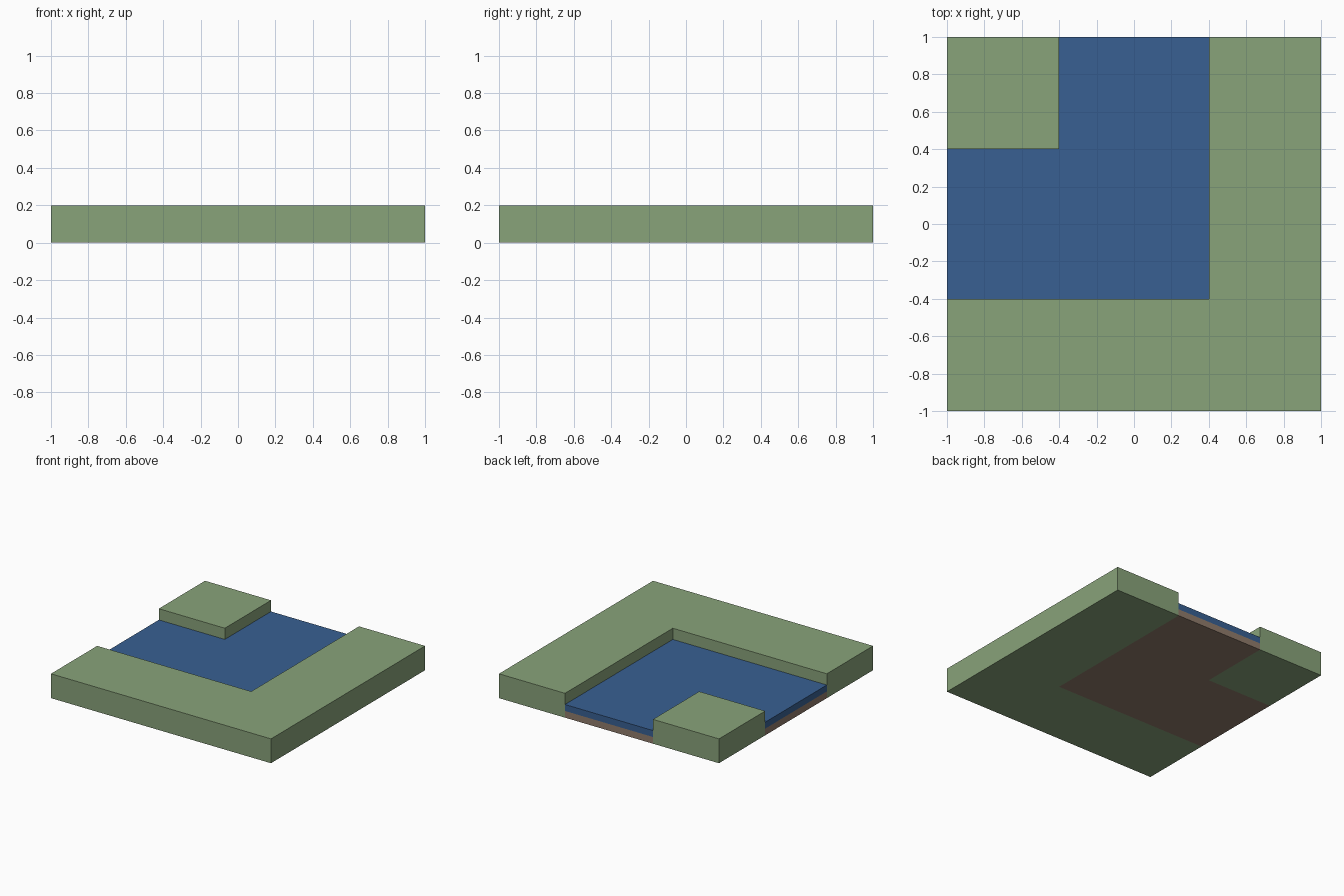
import bpy, bmesh

if "Cube" in bpy.data.objects:
    bpy.data.objects.remove(bpy.data.objects["Cube"])


def material(name, rgb):
    mat = bpy.data.materials.new(name)
    mat.diffuse_color = (*rgb, 1)
    mat.use_nodes = True
    mat.node_tree.nodes["Principled BSDF"].inputs["Base Color"].default_value = mat.diffuse_color
    return mat


def prism(name, outlines, z0, z1, mat):
    """Extrude one or more flat outlines from z0 up to z1."""
    bm = bmesh.new()
    for outline in outlines:
        base = bm.faces.new([bm.verts.new((x, y, z0)) for x, y in outline])
        top = bmesh.ops.extrude_face_region(bm, geom=[base], use_keep_orig=True)
        verts = [g for g in top["geom"] if isinstance(g, bmesh.types.BMVert)]
        bmesh.ops.translate(bm, verts=verts, vec=(0, 0, z1 - z0))
    bmesh.ops.recalc_face_normals(bm, faces=bm.faces)
    mesh = bpy.data.meshes.new(name)
    bm.to_mesh(mesh)
    bm.free()
    mesh.materials.append(mat)
    obj = bpy.data.objects.new(name, mesh)
    bpy.context.collection.objects.link(obj)
    return obj


E, R = 1.0, 0.4           # tile half size, river half width
LAND, WATER, BED = 0.2, 0.108, 0.055

grass = material("grass", (0.25, 0.366, 0.195))
blue = material("water", (0.04, 0.117, 0.288))
brown = material("riverbed", (0.28, 0.2, 0.15))

# River bend running from the left edge to the back edge
bend = [(-E, -R), (R, -R), (R, E), (-R, E), (-R, R), (-E, R)]

# Banks: outer L and inner corner block
outer = [(-E, -E), (E, -E), (E, E), (R, E), (R, -R), (-E, -R)]
corner = [(-E, R), (-R, R), (-R, E), (-E, E)]

prism("outer_bank", [outer], 0, LAND, grass)
prism("corner_bank", [corner], 0, LAND, grass)
prism("riverbed", [bend], 0, BED, brown)
prism("river_water", [bend], BED, WATER, blue)
